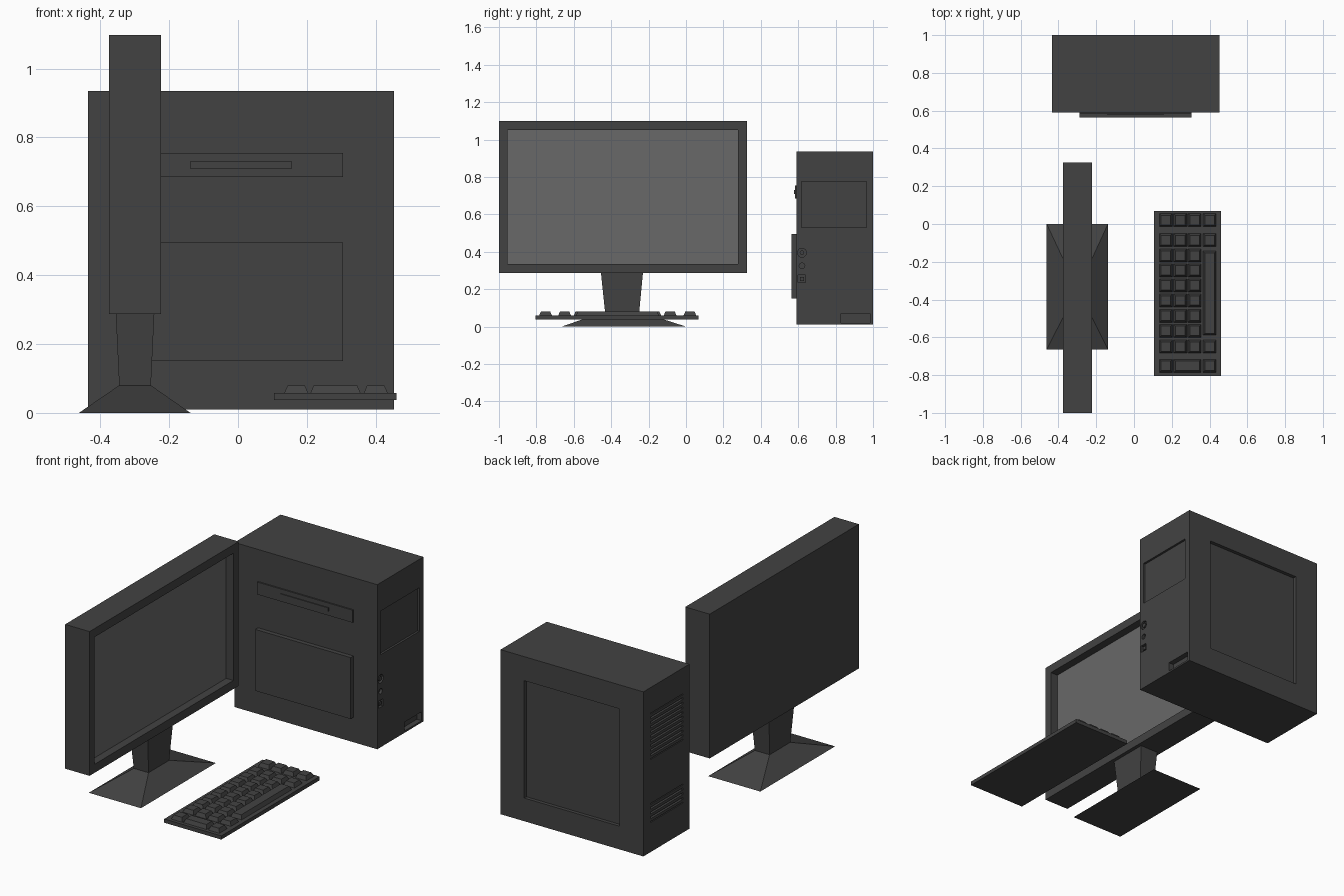
import bpy
import bmesh
from math import pi
from mathutils import Matrix

cube = bpy.data.objects.get("Cube")
if cube:
    bpy.data.objects.remove(cube, do_unlink=True)


def material(name, value):
    mat = bpy.data.materials.new(name)
    mat.use_nodes = True
    color = (value, value, value, 1)
    mat.diffuse_color = color
    mat.node_tree.nodes["Principled BSDF"].inputs["Base Color"].default_value = color
    return mat


CASE = material("charcoal plastic", 0.055)
GLASS = material("grey screen", 0.14)


def finish(name, bm, mat=CASE):
    bmesh.ops.recalc_face_normals(bm, faces=bm.faces)
    mesh = bpy.data.meshes.new(name)
    bm.to_mesh(mesh)
    bm.free()
    mesh.materials.append(mat)
    obj = bpy.data.objects.new(name, mesh)
    bpy.context.collection.objects.link(obj)
    return obj


def add_frustum(bm, bottom, top, z0, z1):
    """Block between two rectangles, each (x0, x1, y0, y1)."""
    rings = []
    for (x0, x1, y0, y1), z in ((bottom, z0), (top, z1)):
        rings.append([bm.verts.new((x, y, z))
                      for x, y in ((x0, y0), (x1, y0), (x1, y1), (x0, y1))])
    low, high = rings
    bm.faces.new(low[::-1])
    bm.faces.new(high)
    for i in range(4):
        j = (i + 1) % 4
        bm.faces.new((low[i], low[j], high[j], high[i]))


def frustum(name, bottom, top, z0, z1):
    bm = bmesh.new()
    add_frustum(bm, bottom, top, z0, z1)
    return finish(name, bm)


def box(name, x0, x1, y0, y1, z0, z1, mat=CASE):
    bm = bmesh.new()
    rect = (x0, x1, y0, y1)
    add_frustum(bm, rect, rect, z0, z1)
    return finish(name, bm, mat)


def disc(name, x, y, z, radius, depth):
    bm = bmesh.new()
    bmesh.ops.create_cone(bm, cap_ends=True, segments=16, radius1=radius,
                          radius2=radius, depth=depth,
                          matrix=Matrix.Translation((x, y, z)) @ Matrix.Rotation(pi / 2, 4, "Y"))
    return finish(name, bm)


def carve(target, cutters):
    bpy.context.view_layer.objects.active = target
    for cutter in cutters:
        cutter.hide_render = True
        mod = target.modifiers.new("recess", "BOOLEAN")
        mod.operation = "DIFFERENCE"
        mod.solver = "EXACT"
        mod.object = cutter
        bpy.ops.object.modifier_apply(modifier=mod.name)
        bpy.data.objects.remove(cutter, do_unlink=True)


# Computer tower with recessed panels
L, R, FRONT, BACK = -0.435, 0.453, 0.59, 1.0
tower = box("tower_case", L, R, FRONT, BACK, 0.01, 0.935)
SOCKET_Y = 0.62
carve(tower, [
    box("back_recess", -0.288, 0.306, BACK - 0.02, 1.1, 0.14, 0.80),
    box("drive_recess", R - 0.012, 0.5, 0.617, 0.965, 0.53, 0.775),
    box("foot_recess", R - 0.03, 0.5, 0.83, 0.985, 0.02, 0.07),
    box("square_socket", R - 0.015, 0.5, 0.6, 0.64, 0.235, 0.275),
    disc("large_socket", R, SOCKET_Y, 0.395, 0.024, 0.03),
    disc("small_socket", R, SOCKET_Y, 0.325, 0.015, 0.03),
    box("upper_vent_recess", -0.5, L + 0.015, 0.65, 0.938, 0.53, 0.79),
    box("lower_vent_recess", -0.5, L + 0.015, 0.65, 0.938, 0.176, 0.283),
])
disc("large_socket_core", R - 0.009, SOCKET_Y, 0.395, 0.012, 0.015)
box("square_socket_core", R - 0.016, R - 0.003, 0.61, 0.63, 0.245, 0.265)

# Vent slats on the narrow side
for label, z0, z1, count in (("upper", 0.53, 0.79, 10), ("lower", 0.176, 0.283, 4)):
    step = (z1 - z0) / count
    for i in range(count):
        z = z0 + (i + 0.5) * step
        box(f"{label}_vent_slat_{i + 1}", L, L + 0.02, 0.65, 0.938,
            z - step * 0.3, z + step * 0.3)

# Raised panels on the front of the tower
box("lower_front_panel", -0.288, 0.305, 0.565, FRONT + 0.005, 0.15, 0.495)
box("drive_plate", -0.288, 0.305, 0.582, FRONT + 0.005, 0.685, 0.755)
box("drive_tray", -0.14, 0.157, 0.577, FRONT, 0.71, 0.73)

# Monitor with sunken screen
monitor = box("monitor_frame", -0.375, -0.223, -1, 0.325, 0.287, 1.098)
carve(monitor, [box("screen_recess", -0.273, 0, -0.955, 0.278, 0.335, 1.05)])
box("screen", -0.275, -0.268, -0.955, 0.278, 0.335, 1.05, GLASS)

# Monitor stand
foot_top = (-0.345, -0.253, -0.433, -0.25)
frustum("stand_foot", (-0.462, -0.138, -0.665, 0), foot_top, 0, 0.08)
frustum("stand_neck", foot_top, (-0.355, -0.243, -0.455, -0.23), 0.08, 0.29)

# Keyboard with tapered keys
box("keyboard_base", 0.105, 0.46, -0.805, 0.068, 0.037, 0.058)
columns = [0.169, 0.245, 0.321, 0.4]
rows = [0.021, -0.085, -0.167, -0.246, -0.325, -0.405, -0.486, -0.566, -0.649, -0.751]
keys = bmesh.new()


def key(x, y, width=0.07, length=0.07):
    def rect(inset):
        w, h = width / 2 - inset, length / 2 - inset
        return (x - w, x + w, y - h, y + h)
    add_frustum(keys, rect(0), rect(0.01), 0.057, 0.08)


for r, y in enumerate(rows):
    for c, x in enumerate(columns):
        beside_bar = c == 3 and 2 <= r <= 7
        under_wide_key = r == 9 and c in (1, 2)
        if not beside_bar and not under_wide_key:
            key(x, y)
key((columns[1] + columns[2]) / 2, rows[9], width=0.146)
key(columns[3], -0.366, length=0.445)
finish("keyboard_keys", keys)
